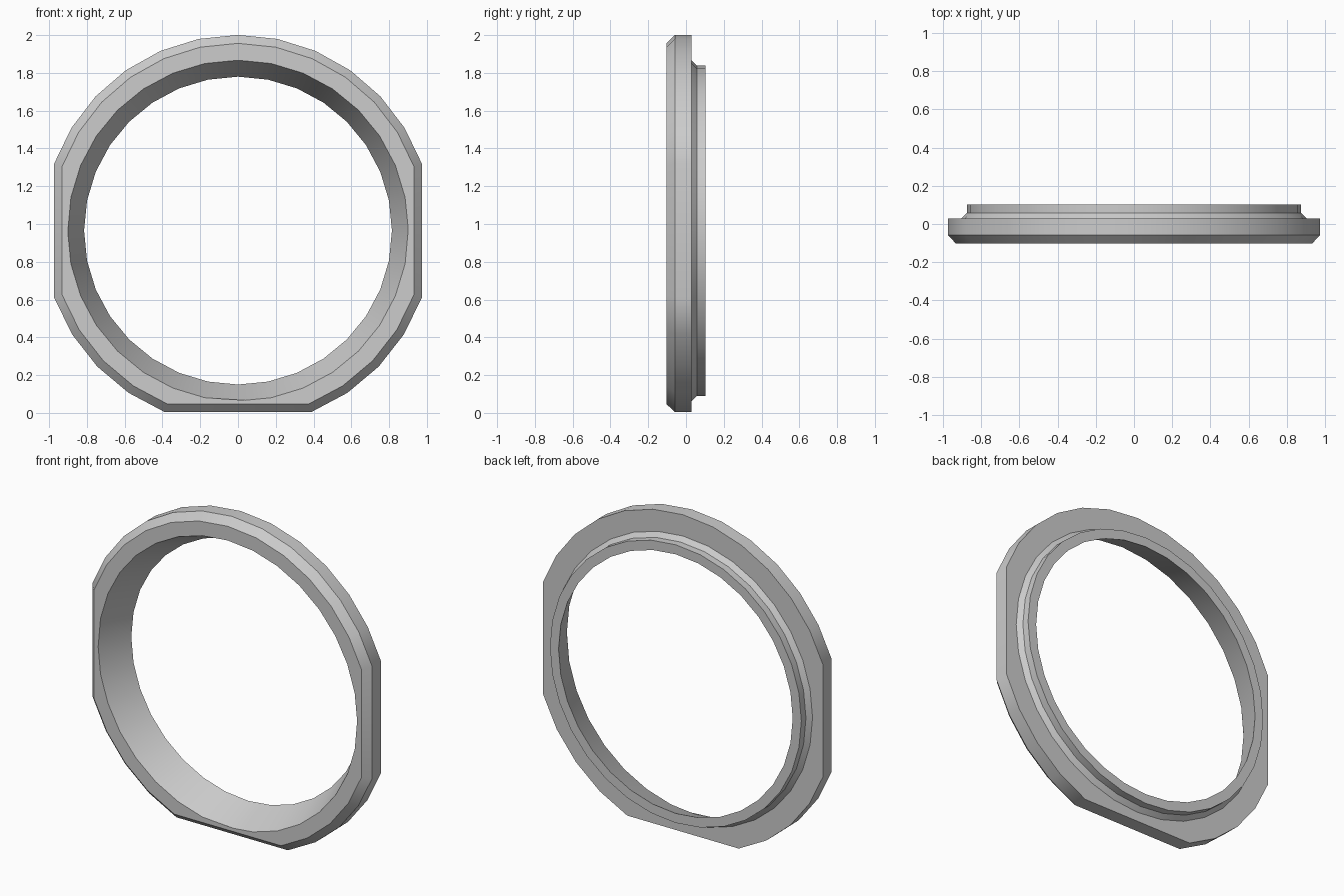
import bpy, bmesh
from math import sin, cos, radians

cube = bpy.data.objects.get("Cube")
if cube:
    bpy.data.objects.remove(cube, do_unlink=True)

CENTRE_Z = 0.965
OUTER_R = 1.036
SIDES = 32

grey = bpy.data.materials.new("light grey")
grey.use_nodes = True
grey.diffuse_color = (0.604, 0.604, 0.604, 1)
grey.node_tree.nodes["Principled BSDF"].inputs["Base Color"].default_value = grey.diffuse_color


def spread(start, end, steps):
    return [start + (end - start) * i / steps for i in range(steps + 1)]


# Rim angles from the top; the gaps between arcs are the three flats
rim_angles = spread(-70, 70, 12) + spread(110, 158, 4) + spread(202, 250, 4)
round_angles = [360 * i / SIDES for i in range(SIDES)]

bm = bmesh.new()


def loop(angles, radius, y):
    return [bm.verts.new((radius * sin(radians(a)), y, CENTRE_Z + radius * cos(radians(a))))
            for a in angles]


def skin(a, b):
    for i in range(len(a)):
        bm.faces.new((a[i - 1], a[i], b[i], b[i - 1]))


def flat_face(outer, inner):
    # Walk round both loops together, always advancing the loop that lags
    def angle(angles, k):
        return angles[k % len(angles)] % 360 + 360 * (k // len(angles))
    start = rim_angles.index(0)
    rim_order = rim_angles[start:] + rim_angles[:start]
    outer = outer[start:] + outer[:start]
    i = j = 0
    while i < len(outer) or j < len(inner):
        a, b = outer[i % len(outer)], inner[j % len(inner)]
        if j == len(inner) or (i < len(outer)
                               and angle(rim_order, i + 1) <= angle(round_angles, j + 1)):
            i += 1
            bm.faces.new((a, outer[i % len(outer)], b))
        else:
            j += 1
            bm.faces.new((a, inner[j % len(inner)], b))


# Flange: chamfered front edge and a straight rim
rim = [loop(rim_angles, OUTER_R * 0.957, -0.103),
       loop(rim_angles, OUTER_R, -0.058),
       loop(rim_angles, OUTER_R, 0.03)]

# Rear collar with a sloped root, then the tapered bore back to the front
bore = [loop(round_angles, 0.902, 0.03),
        loop(round_angles, 0.875, 0.057),
        loop(round_angles, 0.875, 0.103),
        loop(round_angles, 0.815, 0.103),
        loop(round_angles, 0.902, -0.103)]

for section in (rim, bore):
    for a, b in zip(section, section[1:]):
        skin(a, b)

# Flat front and back faces of the flange
flat_face(rim[0], bore[-1])
flat_face(rim[-1], bore[0])

bmesh.ops.recalc_face_normals(bm, faces=bm.faces)
mesh = bpy.data.meshes.new("flanged_ring")
bm.to_mesh(mesh)
bm.free()
mesh.materials.append(grey)

ring = bpy.data.objects.new("flanged_ring", mesh)
bpy.context.collection.objects.link(ring)
bpy.ops.object.select_all(action="DESELECT")
ring.select_set(True)
bpy.context.view_layer.objects.active = ring
bpy.ops.object.shade_smooth_by_angle(angle=radians(30))

# Keep the three flats evenly shaded beside the curved rim
weighted = ring.modifiers.new("flat_shading", "WEIGHTED_NORMAL")
weighted.keep_sharp = True
